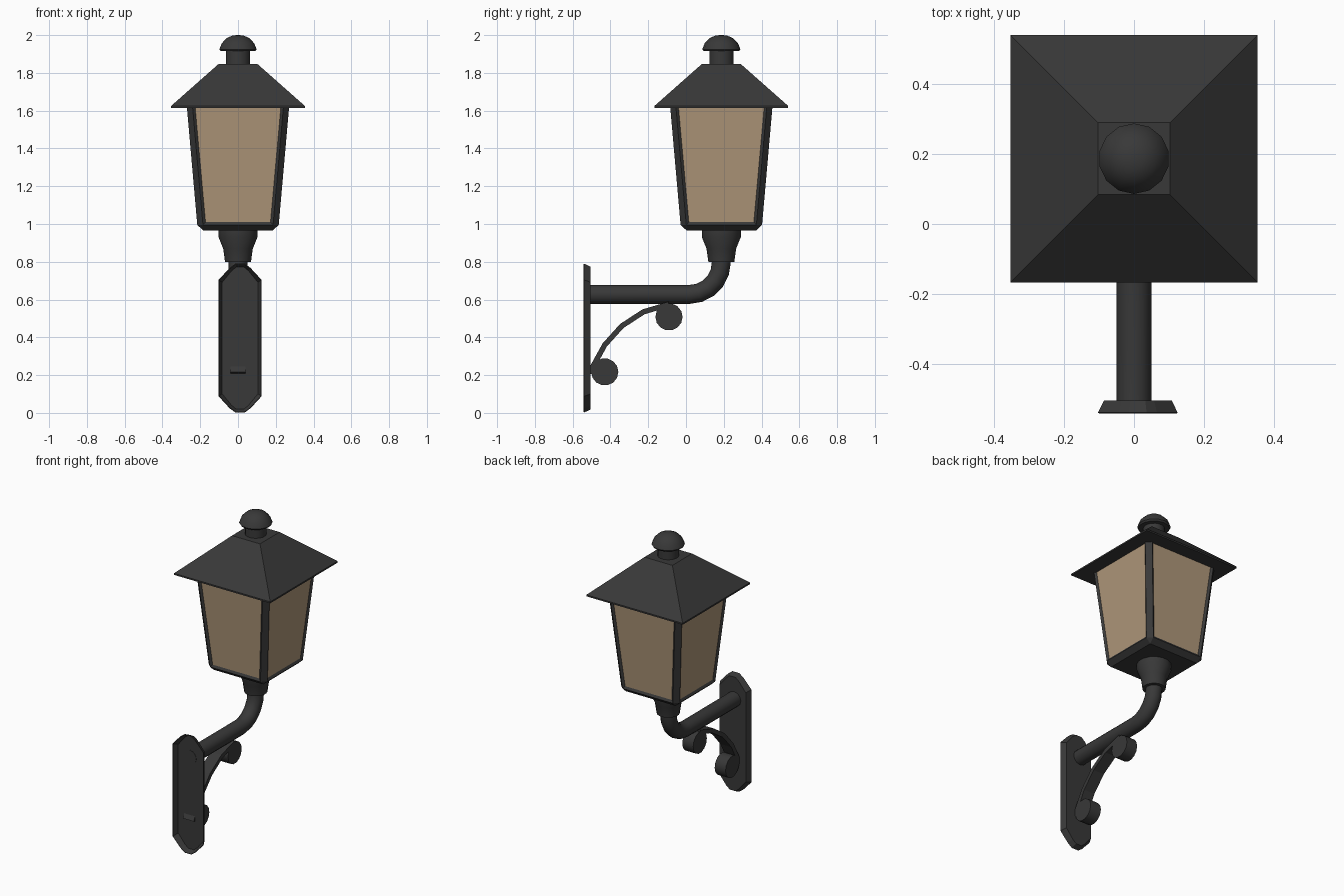
import bpy, bmesh, math
from mathutils import Vector

cube = bpy.data.objects.get("Cube")
if cube:
    bpy.data.objects.remove(cube, do_unlink=True)


def material(name, rgb):
    m = bpy.data.materials.new(name)
    m.use_nodes = True
    m.diffuse_color = (*rgb, 1)
    m.node_tree.nodes["Principled BSDF"].inputs["Base Color"].default_value = (*rgb, 1)
    return m


METAL = material("dark_metal", (0.04, 0.04, 0.04))
GLASS = material("amber_glass", (0.43, 0.31, 0.195))
LAMP_Y = 0.187


def finish(name, bm, mats=(METAL,), smooth=False):
    bmesh.ops.recalc_face_normals(bm, faces=bm.faces)
    mesh = bpy.data.meshes.new(name)
    bm.to_mesh(mesh)
    bm.free()
    for m in mats:
        mesh.materials.append(m)
    ob = bpy.data.objects.new(name, mesh)
    bpy.context.collection.objects.link(ob)
    if smooth:
        shade(ob)
    return ob


def shade(ob):
    bpy.ops.object.select_all(action="DESELECT")
    ob.select_set(True)
    bpy.context.view_layer.objects.active = ob
    bpy.ops.object.shade_smooth_by_angle(angle=math.radians(35))


def loft(bm, rings, caps=True):
    """Skin a list of equal-length point rings."""
    rows = [[bm.verts.new(p) for p in ring] for ring in rings]
    n = len(rows[0])
    for a, b in zip(rows, rows[1:]):
        for i in range(n):
            j = (i + 1) % n
            bm.faces.new((a[i], a[j], b[j], b[i]))
    if caps:
        bm.faces.new(rows[0])
    bm.faces.new(rows[-1])


def turned(name, profile, sides, smooth=True):
    """Stack of regular rings (radius, z) around the lamp axis."""
    phase = math.pi / sides
    bm = bmesh.new()
    loft(bm, [[(r * math.cos(phase + 2 * math.pi * i / sides),
                LAMP_Y + r * math.sin(phase + 2 * math.pi * i / sides), z)
               for i in range(sides)] for r, z in profile])
    return finish(name, bm, smooth=smooth)


# Lantern body: tapered box, chamfered corners, recessed glass panes
bm = bmesh.new()
square = [(-1, -1), (1, -1), (1, 1), (-1, 1)]
loft(bm, [[(h * x, LAMP_Y + h * y, z) for x, y in square]
          for h, z in ((0.213, 0.965), (0.272, 1.635))])
edges = [e for e in bm.edges if min(v.co.z for v in e.verts) < 1]
bmesh.ops.bevel(bm, geom=edges, offset=0.03, segments=1, affect="EDGES")
bmesh.ops.recalc_face_normals(bm, faces=bm.faces)
panes = [f for f in bm.faces if f.calc_area() > 0.15 and abs(f.normal.z) < 0.5]
bmesh.ops.inset_individual(bm, faces=panes, thickness=0.02, depth=-0.01)
for f in panes:
    f.material_index = 1
finish("lantern_body", bm, (METAL, GLASS))

# Roof, chimney and domed cap
R2 = math.sqrt(2)
turned("roof", [(0.354 * R2, 1.615), (0.354 * R2, 1.625), (0.103 * R2, 1.847)], 4, False)
turned("chimney", [(0.065, 1.83), (0.065, 1.93)], 16)
turned("chimney_cap", [(0.094, 1.915), (0.101, 1.925), (0.088, 1.957),
                       (0.06, 1.985), (0.03, 1.998), (0.005, 2.0)], 14)

# Socket under the lantern
turned("socket", [(0.07, 0.8), (0.08, 0.87), (0.105, 0.93), (0.105, 0.975)], 16)

# Pipe arm with a bend up to the socket
BEND = 0.17
path = [(-0.51, 0.627)]
for i in range(6):
    a = math.pi / 2 * i / 5
    path.append((LAMP_Y - BEND + BEND * math.sin(a), 0.627 + BEND * (1 - math.cos(a))))
path.append((LAMP_Y, 0.85))
curve = bpy.data.curves.new("pipe_arm", "CURVE")
curve.dimensions = "3D"
curve.bevel_depth = 0.05
curve.bevel_resolution = 4
curve.use_fill_caps = True
spline = curve.splines.new("POLY")
spline.points.add(len(path) - 1)
for p, (y, z) in zip(spline.points, path):
    p.co = (0, y, z, 1)
arm = bpy.data.objects.new("pipe_arm", curve)
bpy.context.collection.objects.link(arm)
curve.materials.append(METAL)
bpy.ops.object.select_all(action="DESELECT")
arm.select_set(True)
bpy.context.view_layer.objects.active = arm
bpy.ops.object.convert(target="MESH")
shade(bpy.context.view_layer.objects.active)

# Wall plate: shallow tray, open towards the wall
corner = [(0.114, 0.308), (0.055, 0.372), (0.025, 0.394)]
outline = (corner + [(-x, z) for x, z in reversed(corner)]
           + [(-x, -z) for x, z in corner] + [(x, -z) for x, z in reversed(corner)])
bm = bmesh.new()
loft(bm, [[(0.011 + x * sx, y, 0.396 + z * sz) for x, z in outline]
          for y, sx, sz in ((-0.54, 1, 1), (-0.505, 0.85, 0.96))], caps=False)
plate = finish("wall_plate", bm)
mod = plate.modifiers.new("thickness", "SOLIDIFY")
mod.thickness = 0.004
mod.offset = -1

# Curved brace strip
HALF = 0.04
points = [Vector(p) for p in ((-0.51, 0.21), (-0.485, 0.26), (-0.43, 0.36), (-0.34, 0.46),
                              (-0.225, 0.535), (-0.09, 0.575))]
rings = []
for i, p in enumerate(points):
    t = (points[min(i + 1, len(points) - 1)] - points[max(i - 1, 0)]).normalized()
    n = Vector((-t.y, t.x)) * 0.014
    a, b = p + n, p - n
    rings.append([(-HALF, *a), (HALF, *a), (HALF, *b), (-HALF, *b)])
bm = bmesh.new()
loft(bm, rings)
finish("brace_strip", bm)

# Round scroll ends of the brace
for name, y, z in (("lower_scroll", -0.43, 0.217), ("upper_scroll", -0.09, 0.508)):
    bm = bmesh.new()
    loft(bm, [[(x, y + 0.072 * math.cos(math.pi * i / 7), z + 0.072 * math.sin(math.pi * i / 7))
               for i in range(14)] for x in (-HALF, HALF)])
    finish(name, bm, smooth=True)
